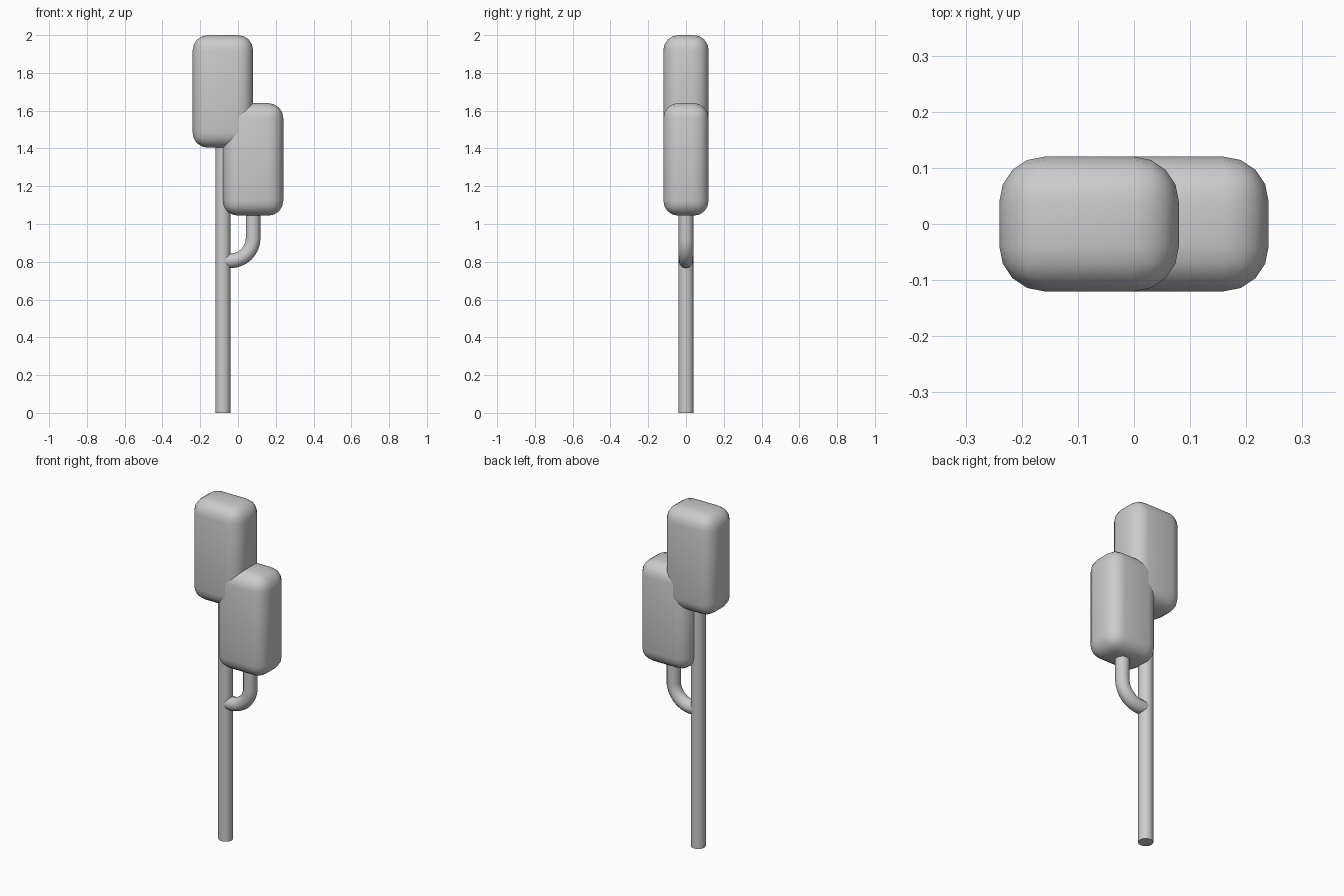
import bpy
import math
from mathutils import Vector

cube = bpy.data.objects.get("Cube")
if cube:
    bpy.data.objects.remove(cube, do_unlink=True)

grey = bpy.data.materials.new("light grey")
grey.use_nodes = True
colour = (0.6, 0.6, 0.6, 1)
grey.diffuse_color = colour
grey.node_tree.nodes["Principled BSDF"].inputs["Base Color"].default_value = colour

RADIUS = 0.04


def finish(obj, name):
    obj.name = name
    obj.data.materials.append(grey)
    bpy.ops.object.shade_smooth_by_angle(angle=math.radians(40))


def foliage(name, x, z):
    """Rounded leafy block centred at x, z."""
    bpy.ops.mesh.primitive_cube_add(size=1, location=(x, 0, z))
    obj = bpy.context.object
    obj.scale = (0.32, 0.24, 0.596)
    bpy.ops.object.transform_apply(location=False, rotation=False, scale=True)
    bevel = obj.modifiers.new("rounding", "BEVEL")
    bevel.width = 0.08
    bevel.segments = 4
    bpy.ops.object.modifier_apply(modifier=bevel.name)
    finish(obj, name)


# Two foliage blocks
foliage("upper_foliage", -0.08, 1.702)
foliage("lower_foliage", 0.08, 1.342)

# Straight trunk
bpy.ops.mesh.primitive_cylinder_add(vertices=24, radius=RADIUS, depth=1.6,
                                    location=(-0.08, 0, 0.8))
finish(bpy.context.object, "trunk")

# Side branch: out of the trunk, quarter bend, then up into the lower foliage
bend, centre = 0.12, Vector((-0.04, 0, 0.925))
path = [Vector((-0.08, 0, centre.z - bend))]
for i in range(9):
    a = math.radians(-90 + 90 * i / 8)
    path.append(centre + bend * Vector((math.cos(a), 0, math.sin(a))))
path.append(Vector((centre.x + bend, 0, 1.2)))

curve = bpy.data.curves.new("branch", "CURVE")
curve.dimensions = "3D"
curve.bevel_depth = RADIUS * 0.97
curve.bevel_resolution = 4
curve.use_fill_caps = True
spline = curve.splines.new("POLY")
spline.points.add(len(path) - 1)
for point, co in zip(spline.points, path):
    point.co = (*co, 1)
branch = bpy.data.objects.new("branch", curve)
bpy.context.collection.objects.link(branch)
bpy.ops.object.select_all(action="DESELECT")
branch.select_set(True)
bpy.context.view_layer.objects.active = branch
bpy.ops.object.convert(target="MESH")
finish(bpy.context.object, "branch")
